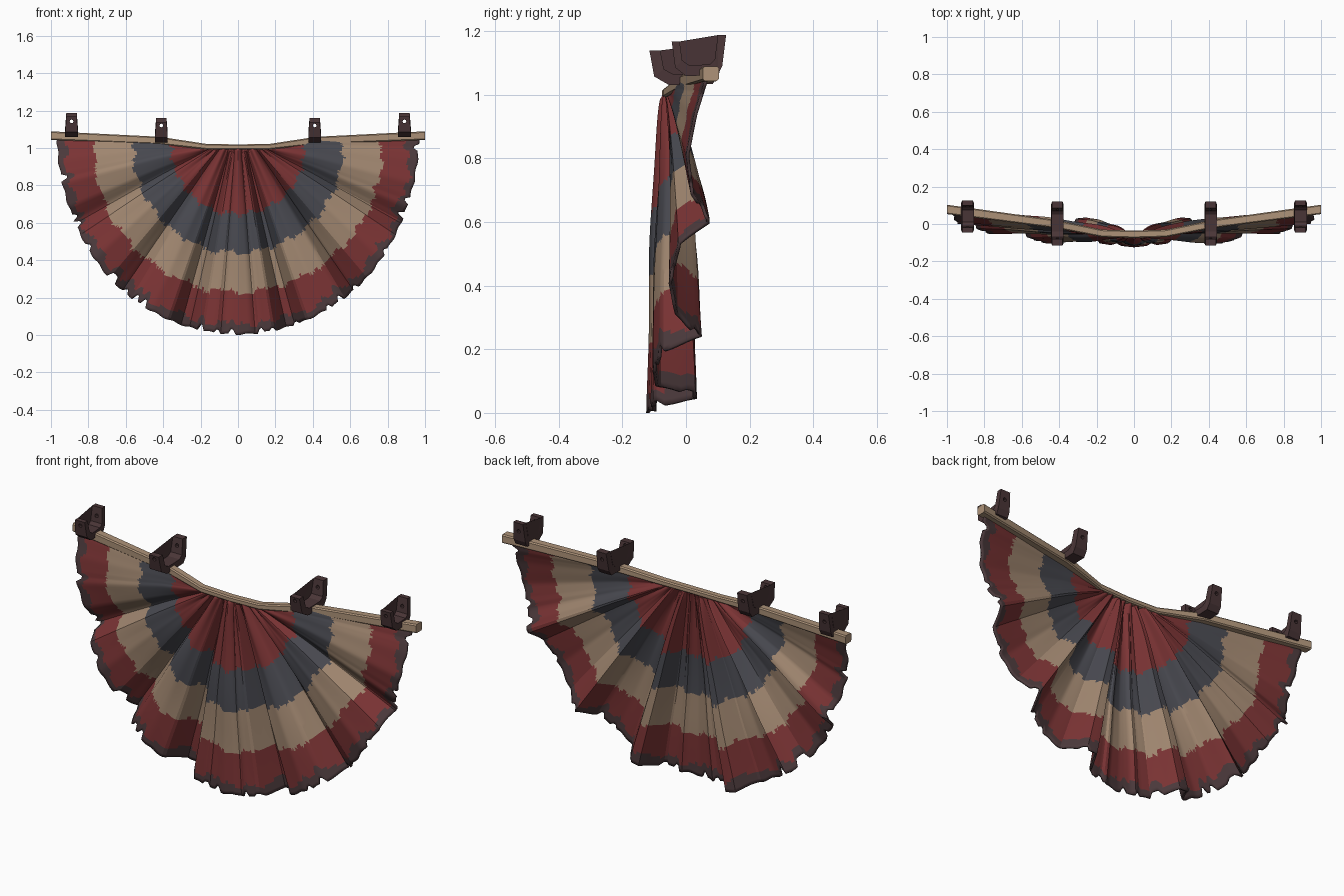
import bpy, bmesh, math, random
from mathutils import Vector

if "Cube" in bpy.data.objects:
    bpy.data.objects.remove(bpy.data.objects["Cube"])
random.seed(4)


def mat(name, r, g, b):
    m = bpy.data.materials.new(name)
    m.diffuse_color = (r, g, b, 1)
    m.use_nodes = True
    m.node_tree.nodes["Principled BSDF"].inputs["Base Color"].default_value = m.diffuse_color
    return m


RED = mat("faded_red", 0.20, 0.034, 0.035)
GREY = mat("slate_grey", 0.067, 0.068, 0.082)
TAN = mat("aged_tan", 0.36, 0.245, 0.165)
GRIME = mat("grimy_hem", 0.072, 0.042, 0.045)
WOOD = mat("pale_wood", 0.42, 0.29, 0.19)
IRON = mat("rusty_iron", 0.068, 0.036, 0.038)


def interp(pts, v):
    for (a, *p), (b, *q) in zip(pts, pts[1:]):
        if v <= b:
            t = max(0, (v - a) / (b - a))
            return [i + (j - i) * t for i, j in zip(p, q)]
    return list(pts[-1][1:])


def make(name, bm, mats):
    bmesh.ops.recalc_face_normals(bm, faces=bm.faces[:])
    me = bpy.data.meshes.new(name)
    bm.to_mesh(me)
    bm.free()
    for m in mats:
        me.materials.append(m)
    ob = bpy.data.objects.new(name, me)
    bpy.context.collection.objects.link(ob)
    return ob


# bent wooden rail: |x| -> y, z, half depth, half height
RAIL = [(0, -.055, 1.005, .020, .014), (.17, -.05, 1.007, .020, .015),
        (.42, 0.0, 1.04, .022, .020), (1.0, .078, 1.066, .025, .023)]
bm = bmesh.new()
rings = []
for x in (-1, -.7, -.42, -.17, 0, .17, .42, .7, 1):
    y, z, d, h = interp(RAIL, abs(x))
    c = .006
    sec = [(-d, -h + c), (-d, h - c), (-d + c, h), (d - c, h),
           (d, h - c), (d, -h + c), (d - c, -h), (-d + c, -h)]
    rings.append([bm.verts.new((x, y + a, z + b)) for a, b in sec])
for r0, r1 in zip(rings, rings[1:]):
    for i in range(8):
        bm.faces.new((r0[i], r0[(i + 1) % 8], r1[(i + 1) % 8], r1[i]))
bm.faces.new(rings[0])
bm.faces.new(rings[-1])
make("rail", bm, [WOOD])

# pleated fan cloth: rim depth by angle below the rail
FOLD = [(0, .07), (7, .03), (14, .005), (21, .02), (26, .075), (30, -.02),
        (38, -.05), (45, -.03), (51, .045), (55, -.075), (62, -.10),
        (68, -.09), (72, .025), (75, .03), (79, -.098), (83, -.108),
        (84.5, -.095), (86, -.112), (90, -.12)]
NA, NR = 240, 56
bm = bmesh.new()
grid, radius = [], {}
notch, left = 0, 0
for i in range(NA + 1):
    deg = 180 * i / NA
    q = min(deg, 180 - deg)
    th = math.radians(deg)
    # ragged hem with small tears
    if left == 0 and random.random() < .09:
        left, notch = 2, random.uniform(.015, .035)
    R = .967 + .029 * math.sin(th) ** 3 + .004 * math.sin(i * .8)
    if left:
        R -= notch
        left -= 1
    rim = interp(FOLD, q)[0]
    row = []
    for j in range(NR + 1):
        t = j / NR
        x = math.cos(th) * (.15 + (R - .15) * t)
        z = 1.0 - math.sin(th) * R * t
        z += (interp(RAIL, abs(x))[1] - 1.0) * max(0, 1 - q / 45)
        root = -.055 - .012 * math.cos(math.radians(q * 24)) * math.sin(th)
        y = root + (rim - root) * t ** (1 - .6 * math.sin(th))
        y += .004 * math.sin(5 * x + 9 * z) * math.sin(math.pi * t)
        v = bm.verts.new((x, y, z))
        radius[v] = (math.hypot(math.cos(th) * x / max(abs(math.cos(th)), .01)
                                if abs(math.cos(th)) > .01 else 0, 1 - z), R)
        row.append(v)
    grid.append(row)
for i in range(NA):
    wob = .009 * math.sin(i * .31) + .006 * math.sin(i * .83) + random.uniform(-.004, .004)
    hem = .05 + .012 * math.sin(i * .27) + .01 * math.sin(i * .71)
    for j in range(NR):
        vs = (grid[i][j], grid[i + 1][j], grid[i + 1][j + 1], grid[i][j + 1])
        f = bm.faces.new(vs)
        f.smooth = True
        # concentric stripes by distance from the fan centre
        r = sum(radius[v][0] for v in vs) / 4
        R = sum(radius[v][1] for v in vs) / 4
        s = r + wob
        f.material_index = (3 if r > R - hem else 0 if s < .355 else
                            1 if s < .56 else 2 if s < .77 else 0)
cloth = make("fan_cloth", bm, [RED, GREY, TAN, GRIME])
so = cloth.modifiers.new("thickness", "SOLIDIFY")
so.thickness = .010
so.offset = 0
bpy.context.view_layer.objects.active = cloth
cloth.select_set(True)
bpy.ops.object.shade_smooth_by_angle(angle=math.radians(25))
cloth.select_set(False)

# iron hanger brackets: forked side profile, two prongs with a screw hole
FORK = [(-.045, 1.167), (-.02, 1.167), (-.012, 1.108), (.01, 1.092), (.075, 1.095),
        (.09, 1.11), (.1, 1.187), (.126, 1.187), (.114, 1.09), (.1, 1.062),
        (0, 1.058), (-.034, 1.085)]


def bracket(name, cx, inner):
    bm = bmesh.new()
    sides = []
    for sx in (-1, 1):
        ring = []
        for y, z in FORK:
            if inner:
                y = -.115 + (y + .045) * 1.374
                z -= .028
            w = .034 if z < (1.09 if inner else 1.12) else .028
            ring.append(bm.verts.new((cx + sx * w, y, z)))
        sides.append(ring)
        bm.faces.new(ring)
    n = len(FORK)
    for i in range(n):
        k = (i + 1) % n
        bm.faces.new((sides[0][i], sides[0][k], sides[1][k], sides[1][i]))
    bmesh.ops.triangulate(bm, faces=[f for f in bm.faces if len(f.verts) > 4])
    ob = make(name, bm, [IRON])
    bpy.ops.mesh.primitive_cylinder_add(vertices=8, radius=.010, depth=.6,
                                        location=(cx, 0, 1.12 if inner else 1.142),
                                        rotation=(math.pi / 2, 0, 0))
    cutter = bpy.context.object
    b = ob.modifiers.new("hole", "BOOLEAN")
    b.operation = "DIFFERENCE"
    b.object = cutter
    bpy.context.view_layer.objects.active = ob
    bpy.ops.object.modifier_apply(modifier="hole")
    bpy.data.objects.remove(cutter)


for s, side in ((-1, "left"), (1, "right")):
    bracket("outer_bracket_" + side, s * .89, False)
    bracket("inner_bracket_" + side, s * .41, True)
